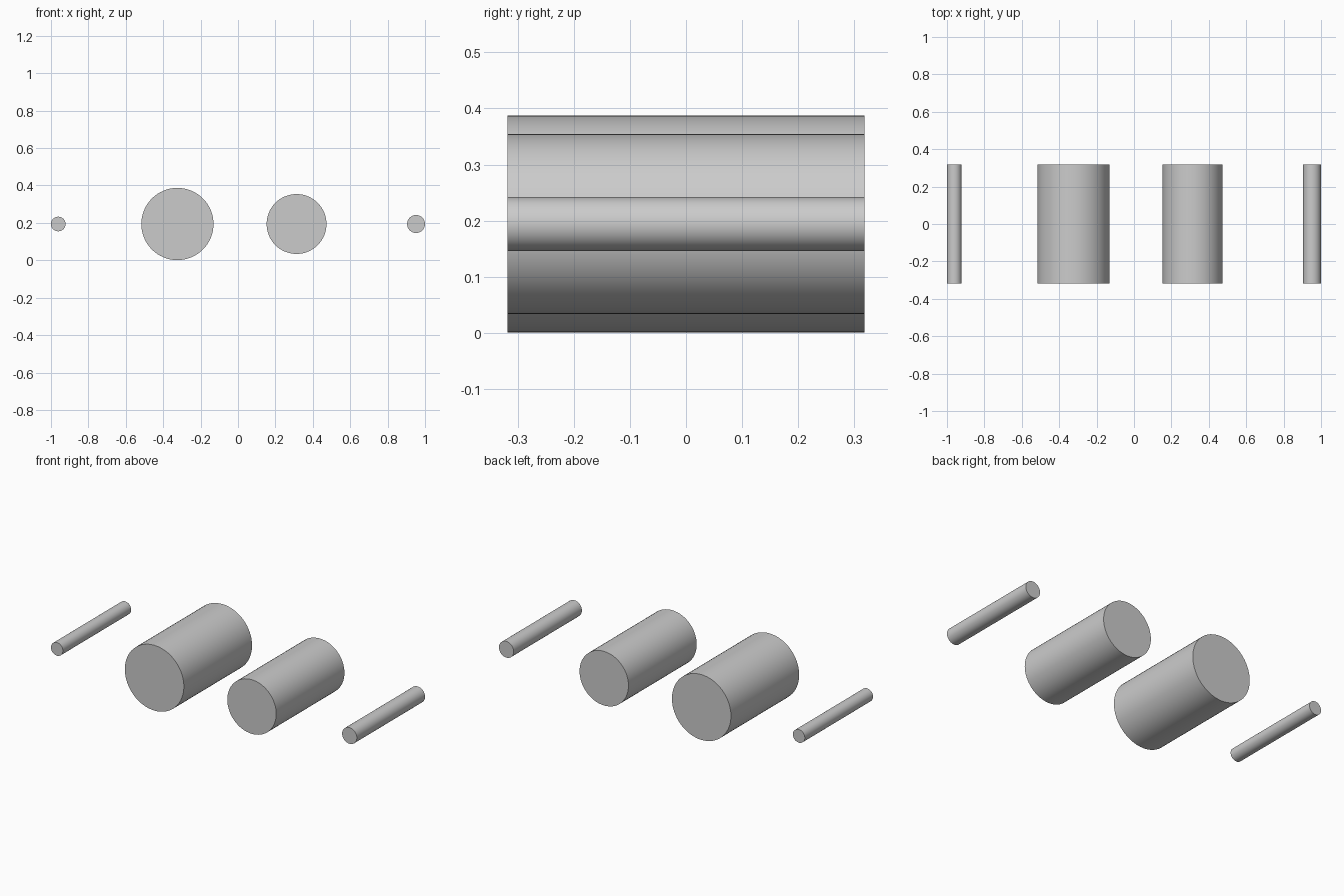
import bpy, math

if "Cube" in bpy.data.objects:
    bpy.data.objects.remove(bpy.data.objects["Cube"])

# Row of four parallel rods lying along y, axes at one height
LENGTH = 0.637
AXIS_Z = 0.194
rods = [
    ("thin_rod_left", -0.961, 0.039),
    ("large_roller", -0.324, 0.193),
    ("medium_roller", 0.313, 0.16),
    ("thin_rod_right", 0.952, 0.048),
]

for name, x, radius in rods:
    bpy.ops.mesh.primitive_cylinder_add(
        vertices=64, radius=radius, depth=LENGTH,
        location=(x, 0, AXIS_Z), rotation=(math.pi / 2, 0, 0))
    rod = bpy.context.object
    rod.name = name
    bpy.ops.object.shade_smooth_by_angle(angle=math.radians(30))
